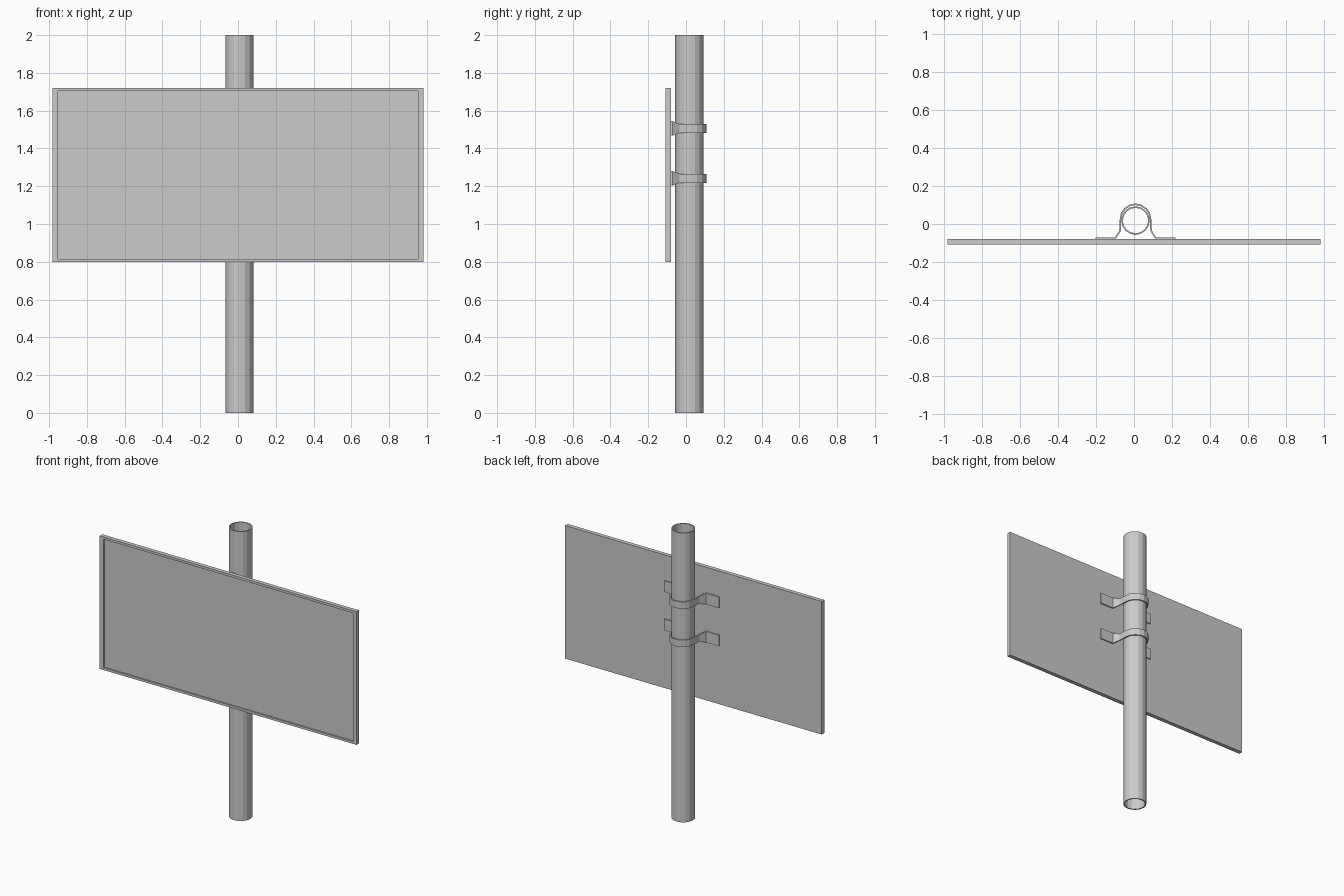
import bpy, bmesh, math
from mathutils import Vector

if "Cube" in bpy.data.objects:
    bpy.data.objects.remove(bpy.data.objects["Cube"])

CX, CY = 0.008, 0.018  # pole axis


def make_object(name, bm):
    bmesh.ops.recalc_face_normals(bm, faces=bm.faces)
    mesh = bpy.data.meshes.new(name)
    bm.to_mesh(mesh)
    bm.free()
    ob = bpy.data.objects.new(name, mesh)
    bpy.context.collection.objects.link(ob)
    return ob


def bridge_rings(bm, rings, closed):
    """Quads between successive rings of four vertices."""
    n = len(rings)
    for i in range(n if closed else n - 1):
        a, b = rings[i], rings[(i + 1) % n]
        for k in range(4):
            m = (k + 1) % 4
            bm.faces.new((a[k], a[m], b[m], b[k]))
    if not closed:
        bm.faces.new(rings[0])
        bm.faces.new(rings[-1][::-1])


# Hollow pole, open at both ends
def build_pole(outer=0.075, inner=0.067, height=2.0, sides=16):
    bm = bmesh.new()
    rings = []
    for i in range(sides):
        a = math.tau * i / sides
        c, s = math.cos(a), math.sin(a)
        rings.append([bm.verts.new((CX + r * c, CY + r * s, z))
                      for r, z in ((outer, 0), (outer, height), (inner, height), (inner, 0))])
    bridge_rings(bm, rings, True)
    return make_object("pole", bm)


# Sign board with a shallow recessed front inside a thin rim
def build_board():
    bm = bmesh.new()
    x, z0, z1, front, back = 0.982, 0.80, 1.72, -0.108, -0.08
    bmesh.ops.create_cube(bm, size=1)
    for v in bm.verts:
        v.co = ((x if v.co.x > 0 else -x),
                (back if v.co.y > 0 else front),
                (z1 if v.co.z > 0 else z0))
    face = min(bm.faces, key=lambda f: f.calc_center_median().y)
    mid = (z0 + z1) / 2
    inner = bmesh.ops.extrude_discrete_faces(bm, faces=[face])["faces"][0]
    for v in inner.verts:
        v.co.x *= 0.954 / x
        v.co.z = mid + (v.co.z - mid) * 0.444 / 0.46
    floor = bmesh.ops.extrude_discrete_faces(bm, faces=[inner])["faces"][0]
    for v in floor.verts:
        v.co.y += 0.01
    return make_object("sign_board", bm)


# Strap clamp: two flat feet, flared legs and an arch round the pole
def build_clamp(name, z, thick=0.008):
    foot, band = 0.038, 0.024  # half heights
    right = [(0.21, -0.076, foot), (0.108, -0.076, foot), (0.082, -0.036, band)]
    arch = []
    for i in range(9):
        a = math.pi * i / 8
        arch.append((0.079 * math.cos(a), CY + 0.008 + 0.078 * math.sin(a), band))
    left = [(-px, py, h) for px, py, h in reversed(right)]
    path = right + arch + left
    pts = [Vector((p[0], p[1])) for p in path]
    bm = bmesh.new()
    rings = []
    for i, p in enumerate(pts):
        # mitred offset across the strap
        d0 = (p - pts[max(i - 1, 0)]).normalized()
        d1 = (pts[min(i + 1, len(pts) - 1)] - p).normalized()
        d = (d0 + d1).normalized()
        ref = d1 if d1.length else d0
        n = Vector((d.y, -d.x)) * (thick / 2 / max(d.dot(ref), 0.5))
        h = path[i][2]
        rings.append([bm.verts.new((CX + p.x + s * n.x, p.y + s * n.y, z + t * h))
                      for s, t in ((1, -1), (1, 1), (-1, 1), (-1, -1))])
    bridge_rings(bm, rings, False)
    return make_object(name, bm)


build_pole()
build_board()
for name, z in (("upper_clamp", 1.506), ("lower_clamp", 1.242)):
    build_clamp(name, z)
